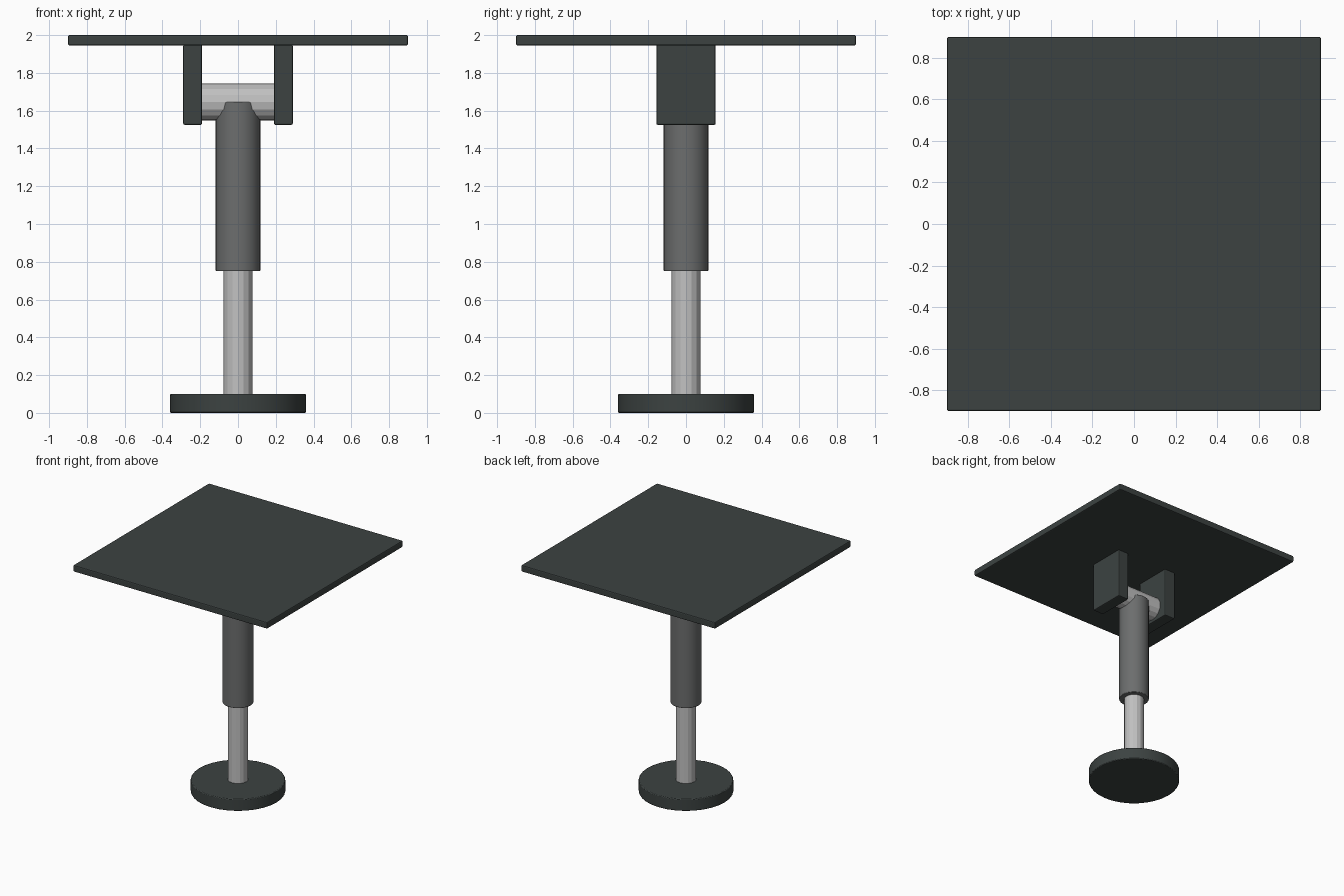
import bpy, math

if "Cube" in bpy.data.objects:
    bpy.data.objects.remove(bpy.data.objects["Cube"])


def material(name, rgb):
    m = bpy.data.materials.new(name)
    m.diffuse_color = (*rgb, 1)
    m.use_nodes = True
    m.node_tree.nodes["Principled BSDF"].inputs["Base Color"].default_value = m.diffuse_color
    return m


dark = material("dark_grey_green", (0.045, 0.055, 0.053))
grey = material("mid_grey", (0.15, 0.155, 0.155))
steel = material("light_steel", (0.53, 0.53, 0.53))


def finish(ob, name, mat, bevel, angle):
    ob.name = name
    ob.data.materials.append(mat)
    if bevel:
        b = ob.modifiers.new("edge", 'BEVEL')
        b.width, b.segments, b.limit_method = bevel, 2, 'ANGLE'
        b.angle_limit = math.radians(50)
    if angle:
        bpy.ops.object.shade_smooth_by_angle(angle=math.radians(angle))


def box(name, lo, hi, mat, bevel=0.008):
    bpy.ops.mesh.primitive_cube_add(size=1, location=[(a + b) / 2 for a, b in zip(lo, hi)])
    ob = bpy.context.object
    ob.scale = [b - a for a, b in zip(lo, hi)]
    bpy.ops.object.transform_apply(location=False, rotation=False, scale=True)
    finish(ob, name, mat, bevel, 0)


def cylinder(name, r, a, b, mat, sides=32, along_x=False, bevel=0.0, angle=30):
    mid = (a + b) / 2
    loc, rot = ((0, 0, mid), (0, 0, 0))
    if along_x:
        loc, rot = (mid, 0, 1.645), (0, math.pi / 2, 0)
    bpy.ops.mesh.primitive_cylinder_add(vertices=sides, radius=r, depth=b - a,
                                        location=loc, rotation=rot)
    finish(bpy.context.object, name, mat, bevel, angle)


# Round foot and telescopic column
cylinder("base_disc", 0.36, 0, 0.10, dark, bevel=0.006)
cylinder("inner_rod", 0.078, 0.09, 0.80, steel, sides=16, angle=0)
cylinder("outer_sleeve", 0.118, 0.75, 1.645, grey, bevel=0.004)

# Hinge pin between two bracket plates
cylinder("hinge_pin", 0.098, -0.20, 0.20, steel, sides=16, along_x=True, angle=0)
for side, s in (("left", -1), ("right", 1)):
    box(side + "_bracket", (s * 0.24 - 0.05, -0.157, 1.525),
        (s * 0.24 + 0.05, 0.157, 1.95), dark)

# Square top plate
box("top_plate", (-0.9, -0.9, 1.945), (0.9, 0.9, 2.0), dark)
